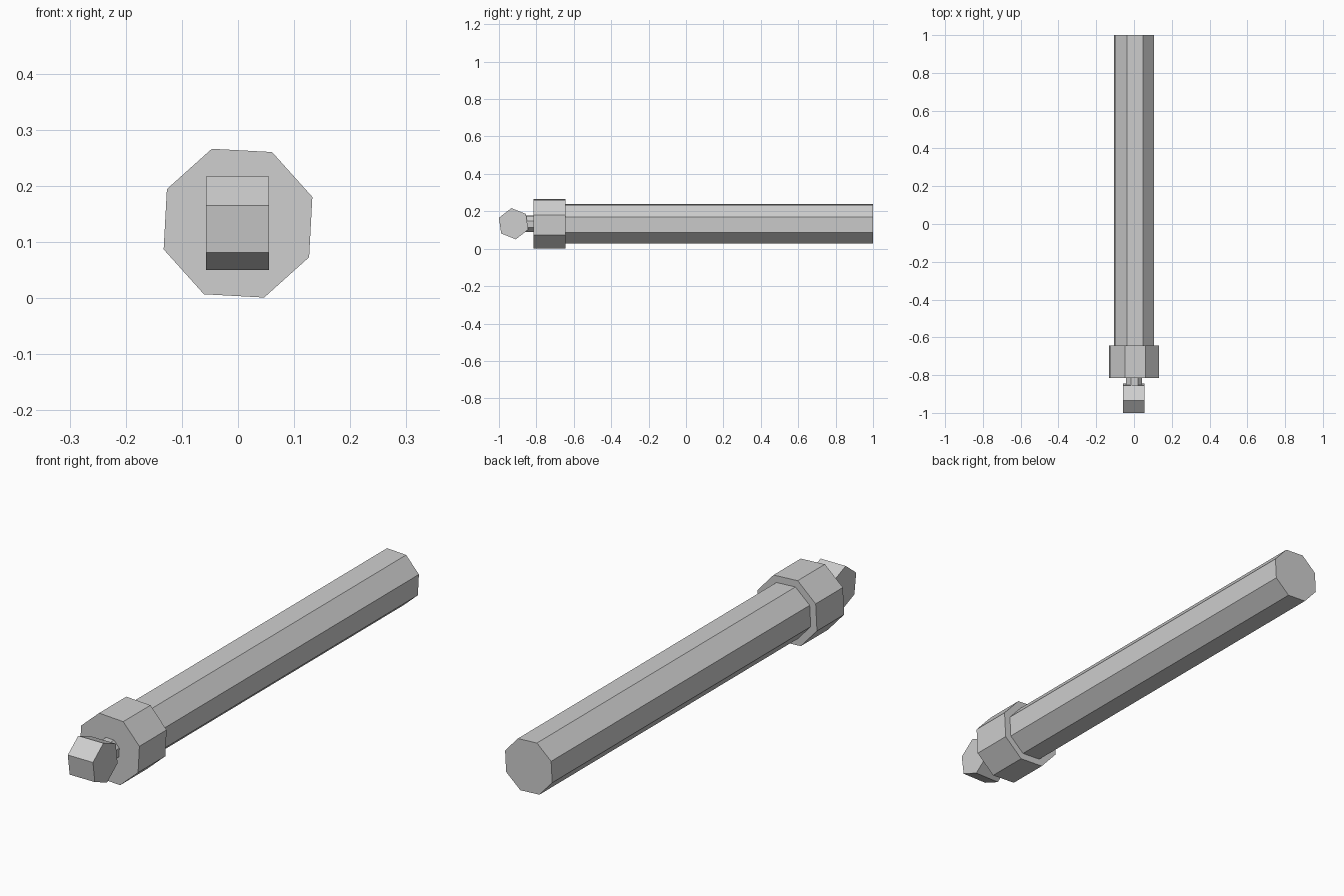
import bpy, bmesh, math

if "Cube" in bpy.data.objects:
    bpy.data.objects.remove(bpy.data.objects["Cube"])

grey = bpy.data.materials.new("light_grey")
grey.diffuse_color = (0.62, 0.62, 0.62, 1)
grey.use_nodes = True
grey.node_tree.nodes["Principled BSDF"].inputs["Base Color"].default_value = grey.diffuse_color
MID_Z = 0.1335


def prism(name, axis, start, end, centre, radius, sides, first_deg):
    """Flat-sided bar along x or y; centre is the (x or y, z) of its cross-section."""
    bm = bmesh.new()
    rings = []
    for along in (start, end):
        ring = []
        for i in range(sides):
            a = math.radians(first_deg) + 2 * math.pi * i / sides
            u = centre + radius * math.cos(a)
            z = MID_Z + radius * math.sin(a)
            ring.append(bm.verts.new((u, along, z) if axis == "y" else (along, u, z)))
        rings.append(ring)
    for ring in rings:
        bm.faces.new(ring)
    for i in range(sides):
        j = (i + 1) % sides
        bm.faces.new((rings[0][i], rings[0][j], rings[1][j], rings[1][i]))
    bmesh.ops.recalc_face_normals(bm, faces=bm.faces)
    mesh = bpy.data.meshes.new(name)
    bm.to_mesh(mesh)
    bm.free()
    mesh.materials.append(grey)
    obj = bpy.data.objects.new(name, mesh)
    bpy.context.collection.objects.link(obj)
    return obj


# Long octagonal shaft, wider collar and thin neck share one roll angle
prism("shaft", "y", -0.643, 1.0, 0, 0.111, 8, 19.4)
prism("collar", "y", -0.816, -0.643, 0, 0.1405, 8, 19.4)
prism("neck", "y", -0.88, -0.816, 0, 0.046, 8, 19.4)

# Hexagonal end knob lying crosswise
prism("end_knob", "x", -0.057, 0.055, -0.922, 0.0843, 6, 38)
